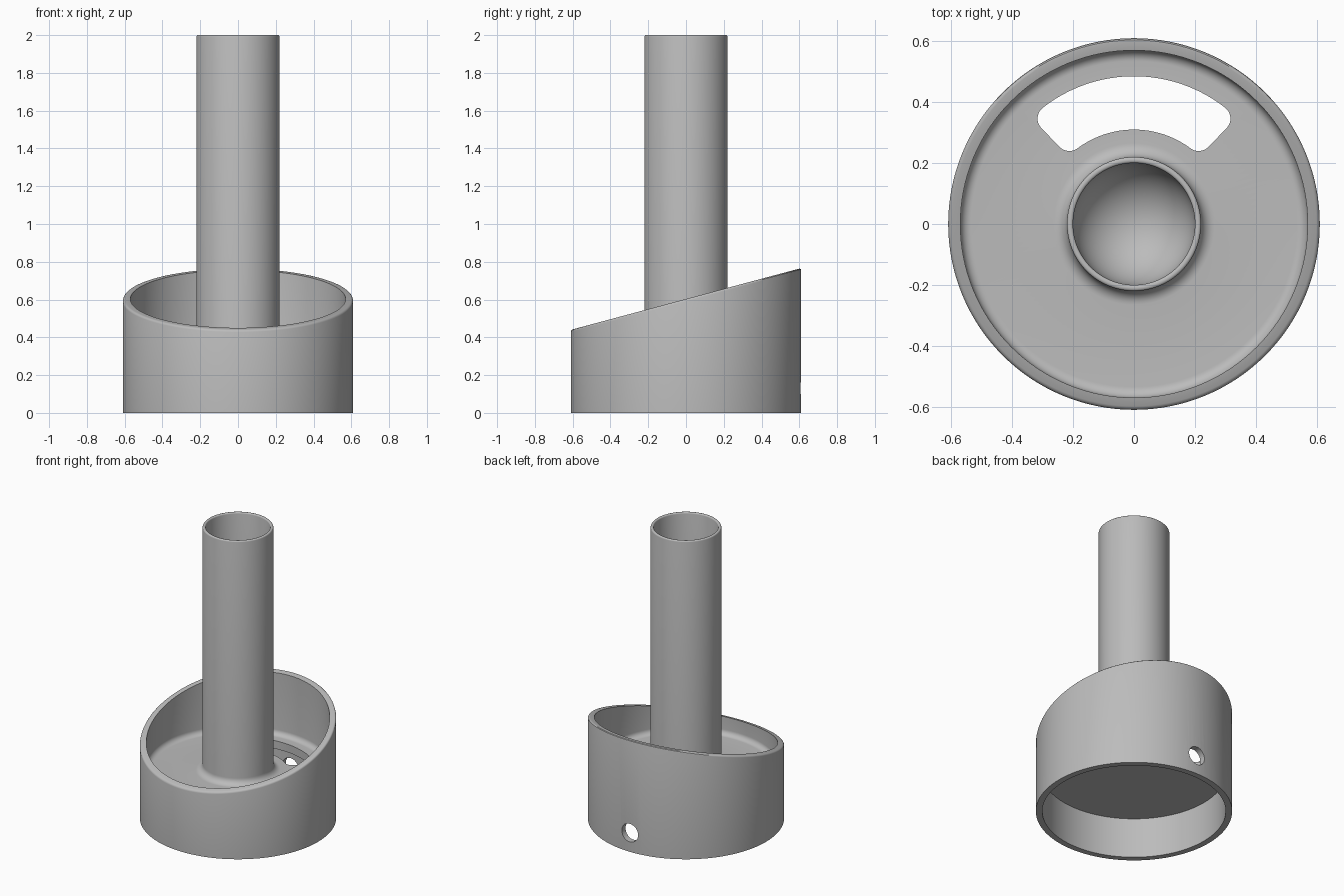
import bpy, bmesh
from math import sin, cos, pi, asin, radians

cube = bpy.data.objects.get("Cube")
if cube:
    bpy.data.objects.remove(cube, do_unlink=True)

# Sizes
R_OUT, R_IN = 0.61, 0.57          # cup wall
T_OUT, T_IN = 0.22, 0.20          # tube wall
FLOOR, UNDER, TOP = 0.33, 0.275, 2.0
MID_Z, SLOPE = 0.603, 0.268       # slanted rim
SEG = 128

grey = bpy.data.materials.new("plain grey")
grey.use_nodes = True
grey.diffuse_color = (0.5, 0.5, 0.5, 1)
grey.node_tree.nodes["Principled BSDF"].inputs["Base Color"].default_value = (0.5, 0.5, 0.5, 1)


def arc(cx, cy, r, start, end, n=8):
    """Points on an arc, angles in degrees."""
    angles = [radians(start + (end - start) * i / n) for i in range(n + 1)]
    return [(cx + r * cos(a), cy + r * sin(a)) for a in angles]


def make_object(name, bm):
    bmesh.ops.recalc_face_normals(bm, faces=bm.faces)
    mesh = bpy.data.meshes.new(name)
    bm.to_mesh(mesh)
    bm.free()
    mesh.materials.append(grey)
    obj = bpy.data.objects.new(name, mesh)
    bpy.context.collection.objects.link(obj)
    return obj


def lathe(name, profile):
    """Spin (radius, z, slanted) points about z; slanted points follow the rim plane."""
    bm = bmesh.new()
    rings = []
    for r, z, slanted in profile:
        if r < 1e-5:
            rings.append([bm.verts.new((0, 0, z))] * SEG)
            continue
        ring = []
        for i in range(SEG):
            a = 2 * pi * i / SEG
            x, y = r * cos(a), r * sin(a)
            ring.append(bm.verts.new((x, y, z + (MID_Z + SLOPE * y if slanted else 0))))
        rings.append(ring)
    for low, high in zip(rings, rings[1:]):
        for i in range(SEG):
            j = (i + 1) % SEG
            corners = list(dict.fromkeys((low[i], low[j], high[j], high[i])))
            bm.faces.new(corners)
    # Join the last ring to the first unless both ends sit on the axis
    return make_object(name, bm)


def prism(name, outline, place, depth):
    """Extrude a 2D outline along the given vector."""
    bm = bmesh.new()
    face = bm.faces.new([bm.verts.new(place(u, v)) for u, v in outline])
    new = bmesh.ops.extrude_face_region(bm, geom=[face])["geom"]
    bmesh.ops.translate(bm, vec=depth, verts=[v for v in new if isinstance(v, bmesh.types.BMVert)])
    obj = make_object(name, bm)
    obj.hide_render = True
    return obj


# Cup and tube: one turned section, from the underside outwards and up to the bowl
fw, ft, lip = 0.035, 0.045, 0.008
profile = [(0, UNDER, False), (R_IN, UNDER, False), (R_IN, 0, False), (R_OUT, 0, False)]
profile += [(r, z, True) for r, z in arc(R_OUT - 0.012, -0.012, 0.012, 0, 90, 3)]
profile += [(R_IN, 0, True)]
profile += [(r, z, False) for r, z in arc(R_IN - fw, FLOOR + fw, fw, 0, -90)]
profile += [(r, z, False) for r, z in arc(T_OUT + ft, FLOOR + ft, ft, 270, 180)]
profile += [(r, z, False) for r, z in arc(T_OUT - lip, TOP - lip, lip, 0, 90, 3)]
profile += [(r, z, False) for r, z in arc(T_IN + lip, TOP - lip, lip, 90, 180, 3)]
profile += [(r, z, False) for r, z in arc(0, FLOOR + T_IN, T_IN, 0, -90, 16)]
body = lathe("cup_with_tube", profile)

# Curved floor slot with rounded corners
r0, r1, half, rc = 0.31, 0.485, 44, 0.045


def corner(radius, side):
    """Centre of a rounded corner and the angle of its spoke."""
    a = radians(90 + side * half) - side * asin(rc / radius)
    return radius * cos(a), radius * sin(a), a * 180 / pi


outline = []
ox, oy, oa = corner(r1 - rc, -1)
ix, iy, ia = corner(r0 + rc, -1)
end = 90 - half
outline += arc(ix, iy, rc, ia - 180, end - 90)
outline += arc(ox, oy, rc, end - 90, oa)
outline += arc(0, 0, r1, oa, 180 - oa, 32)[1:-1]
outline += [(-x, y) for x, y in reversed(arc(ox, oy, rc, end - 90, oa))]
outline += [(-x, y) for x, y in reversed(arc(ix, iy, rc, ia - 180, end - 90))]
outline += arc(0, 0, r0, 180 - ia, ia, 24)[1:-1]
slot = prism("slot_cutter", outline, lambda u, v: (u, v, 0.2), (0, 0, 0.25))

# Round cable hole through the back wall
hole = prism("hole_cutter", arc(0, 0.13, 0.062, 0, 360, 32)[:-1],
             lambda u, v: (u, 0.45, v), (0, 0.3, 0))

for cutter in (slot, hole):
    cut = body.modifiers.new(cutter.name, "BOOLEAN")
    cut.operation, cut.solver, cut.object = "DIFFERENCE", "EXACT", cutter

# Apply the cuts and drop the cutters
bpy.context.view_layer.update()
graph = bpy.context.evaluated_depsgraph_get()
mesh = bpy.data.meshes.new_from_object(body.evaluated_get(graph))
body.modifiers.clear()
body.data = mesh
for cutter in (slot, hole):
    bpy.data.objects.remove(cutter, do_unlink=True)

bpy.ops.object.select_all(action="DESELECT")
body.select_set(True)
bpy.context.view_layer.objects.active = body
bpy.ops.object.shade_smooth_by_angle(angle=radians(35))
